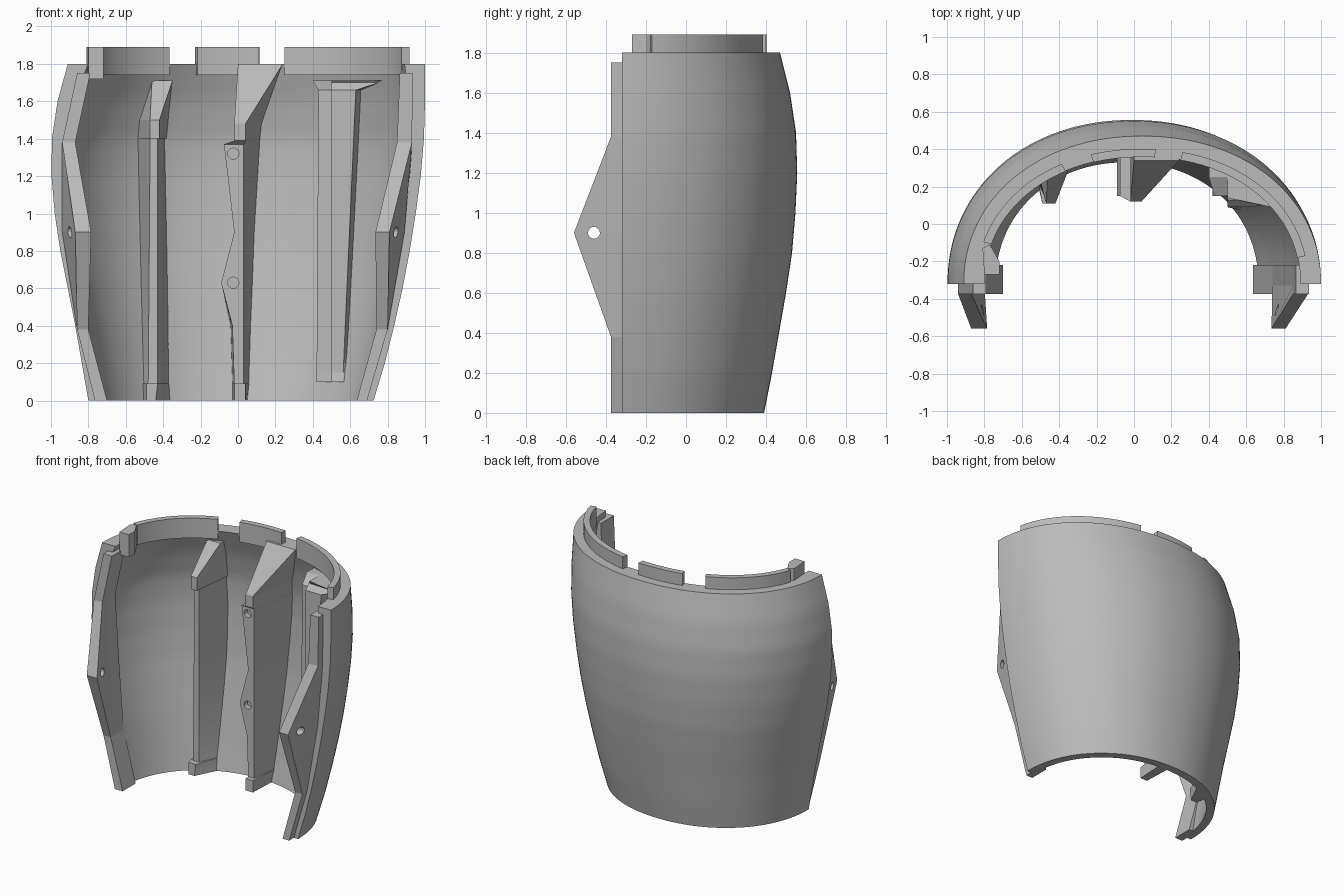
import bpy, bmesh, math

if "Cube" in bpy.data.objects:
    bpy.data.objects.remove(bpy.data.objects["Cube"])

grey = bpy.data.materials.new("plain grey")
grey.use_nodes = True
GREY = (0.5, 0.5, 0.5, 1)
grey.diffuse_color = GREY
grey.node_tree.nodes["Principled BSDF"].inputs["Base Color"].default_value = GREY

FRONT = -0.32      # y of the open edge
TOP = 1.8          # z of the shell rim
POWER = 2.1        # roundness of the cross-section

# Shell outline: height, right edge, left edge, back
OUTLINE = [
    (0, -0.80, 0.725, 0.39), (0.2, -0.835, 0.785, 0.43),
    (0.4, -0.87, 0.835, 0.465), (0.6, -0.91, 0.88, 0.50),
    (0.8, -0.95, 0.918, 0.53), (1, -0.98, 0.95, 0.547),
    (1.2, -0.997, 0.977, 0.556), (1.4, -0.995, 0.994, 0.55),
    (1.6, -0.965, 1.0, 0.52), (TOP, -0.91, 1.0, 0.47),
]


def interpolate(rows, z):
    """Linear interpolation of rows keyed by their first value."""
    for low, high in zip(rows, rows[1:]):
        if z <= high[0]:
            f = (z - low[0]) / (high[0] - low[0])
            return [a + (b - a) * f for a, b in zip(low, high)]
    return list(rows[-1])


def section(z, inset):
    """Centre x, half width and depth of the shell at a height."""
    _, right, left, back = interpolate(OUTLINE, z)
    return (left + right) / 2, (left - right) / 2 - inset, back - FRONT - inset


def thickness(z):
    return 0.06 + 0.05 * max(0, (z - 1.3) / 0.5) ** 1.5


def arc(z, inset, start, end, count):
    """Points along the curved wall between two angles in degrees."""
    cx, a, b = section(z, inset)
    points = []
    for i in range(count + 1):
        t = math.radians(start + (end - start) * i / count)
        c, s = math.cos(t), max(0, math.sin(t))
        points.append((cx + a * math.copysign(abs(c) ** (2 / POWER), c),
                       FRONT + b * s ** (2 / POWER), z))
    return points


def inner_y(x, z):
    cx, a, b = section(z, thickness(z))
    u = min(1, abs((x - cx) / a))
    return FRONT + b * (1 - u ** POWER) ** (1 / POWER)


def loft(name, rings, smooth=False):
    """Closed solid through equal rings of points."""
    bm = bmesh.new()
    loops = [[bm.verts.new(p) for p in ring] for ring in rings]
    n = len(loops[0])
    for low, high in zip(loops, loops[1:]):
        for i in range(n):
            j = (i + 1) % n
            bm.faces.new((low[i], low[j], high[j], high[i]))
    bm.faces.new(loops[0][::-1])
    bm.faces.new(loops[-1])
    bmesh.ops.recalc_face_normals(bm, faces=bm.faces)
    mesh = bpy.data.meshes.new(name)
    bm.to_mesh(mesh)
    bm.free()
    mesh.materials.append(grey)
    obj = bpy.data.objects.new(name, mesh)
    bpy.context.collection.objects.link(obj)
    if smooth:
        bpy.ops.object.select_all(action='DESELECT')
        obj.select_set(True)
        bpy.context.view_layer.objects.active = obj
        bpy.ops.object.shade_smooth_by_angle(angle=math.radians(30))
    return obj


def drill(obj, location, rotation, depth):
    """Cut a round hole into an object."""
    bpy.ops.mesh.primitive_cylinder_add(vertices=16, radius=0.03, depth=depth,
                                        location=location, rotation=rotation)
    cutter = bpy.context.object
    cutter.name = "hole_cutter"
    mod = obj.modifiers.new("hole", 'BOOLEAN')
    mod.operation = 'DIFFERENCE'
    mod.solver = 'EXACT'
    mod.object = cutter
    bpy.context.view_layer.objects.active = obj
    bpy.ops.object.modifier_apply(modifier=mod.name)
    bpy.data.objects.remove(cutter)


# Curved shell
levels = 36
heights = [TOP * i / levels for i in range(levels + 1)]
loft("shell", [arc(z, 0, 0, 180, 64) + arc(z, thickness(z), 180, 0, 64)
               for z in heights], smooth=True)

# Raised rim segments
for name, start, end in (("rim_right", 118, 163), ("rim_middle", 86, 107),
                         ("rim_left", 11, 77)):
    wall = arc(TOP, 0.068, start, end, 16) + arc(TOP, 0.112, end, start, 16)
    loft(name, [[(x, y, z) for x, y, _ in wall] for z in (1.74, 1.89)], smooth=True)

# Rim post at the front right corner
post = [(-0.80, -0.27), (-0.72, -0.27), (-0.72, -0.2), (-0.77, -0.11), (-0.81, -0.13)]
loft("rim_post", [[(x, y, z) for x, y in post] for z in (1.72, 1.89)])


def rib(name, rows):
    """Rib rows: height, front x pair, front y, back x pair."""
    cuts = sorted({r[0] for r in rows} |
                  {z for z in heights if rows[0][0] < z < rows[-1][0]})
    rings = []
    for z in cuts:
        _, f0, f1, y, b0, b1 = interpolate(rows, z)
        y0, y1 = inner_y(b0, z) + 0.02, inner_y(b1, z) + 0.02
        rings.append([(f0, min(y, y0 - 0.005), z), (f1, min(y, y1 - 0.005), z),
                      (b1, y1, z), (b0, y0, z)])
    return loft(name, rings)


# Right rib with end tabs
rib("right_rib", [
    (0, -0.49, -0.44, 0.11, -0.51, -0.35), (0.09, -0.49, -0.43, 0.11, -0.51, -0.36),
    (0.092, -0.48, -0.43, 0.15, -0.51, -0.36), (1.4, -0.47, -0.43, 0.15, -0.54, -0.39),
    (1.402, -0.47, -0.42, 0.11, -0.54, -0.38), (1.5, -0.47, -0.42, 0.11, -0.53, -0.37),
    (1.71, -0.46, -0.35, 0.29, -0.46, -0.35)])

# Middle rib with wavy edge and two screw holes
middle = rib("middle_rib", [
    (0, -0.02, 0.04, 0.12, -0.03, 0.05), (0.09, -0.02, 0.04, 0.12, -0.03, 0.06),
    (0.092, -0.02, 0.03, 0.15, -0.03, 0.06), (0.4, -0.03, 0.03, 0.15, -0.04, 0.07),
    (0.63, -0.09, 0.03, 0.15, -0.09, 0.08), (0.9, -0.02, 0.03, 0.15, -0.02, 0.09),
    (1.37, -0.075, 0.03, 0.15, -0.075, 0.12), (1.39, -0.02, 0.04, 0.12, -0.02, 0.12),
    (1.48, -0.02, 0.04, 0.12, -0.02, 0.13), (TOP, 0, 0.24, 0.34, 0, 0.24)])
for z in (0.63, 1.32):
    drill(middle, (-0.025, 0.15, z), (math.pi / 2, 0, 0), 0.08)

# Left rib, stepped in two depths
rib("left_rib_shallow", [
    (0.1, 0.42, 0.51, 0.15, 0.42, 0.52), (1.66, 0.43, 0.51, 0.15, 0.43, 0.52),
    (1.71, 0.40, 0.52, 0.25, 0.40, 0.52)])
rib("left_rib_deep", [
    (0.1, 0.50, 0.56, 0.09, 0.50, 0.58), (1.66, 0.50, 0.63, 0.09, 0.50, 0.66),
    (1.71, 0.50, 0.78, 0.14, 0.50, 0.78)])

# Edge flanges with pointed hinge tabs: height, base x pair, tip x pair, tip y
EDGE = -0.375
FLANGES = {
    "right_flange": (-1, [
        (0, 0.765, 0.70, 0.765, 0.70, EDGE), (0.38, 0.86, 0.80, 0.86, 0.80, EDGE),
        (0.9, 0.94, 0.84, 0.87, 0.785, -0.56), (1.38, 0.94, 0.87, 0.94, 0.87, EDGE),
        (1.75, 0.86, 0.79, 0.86, 0.79, EDGE)]),
    "left_flange": (1, [
        (0, 0.69, 0.635, 0.69, 0.635, EDGE), (0.38, 0.80, 0.74, 0.80, 0.74, EDGE),
        (0.9, 0.89, 0.80, 0.81, 0.735, -0.56), (1.38, 0.93, 0.85, 0.93, 0.85, EDGE),
        (1.75, 0.935, 0.865, 0.935, 0.865, EDGE)]),
}
for name, (side, rows) in FLANGES.items():
    rings = [[(side * x, y, z) for x, y in
              ((bo, -0.22), (bo, -0.33), (to, tip), (ti, tip), (bi, -0.33), (bi, -0.22))]
             for z, bo, bi, to, ti, tip in rows]
    flange = loft(name, rings)
    drill(flange, (side * 0.85, -0.46, 0.9), (0, math.pi / 2, 0), 0.5)
